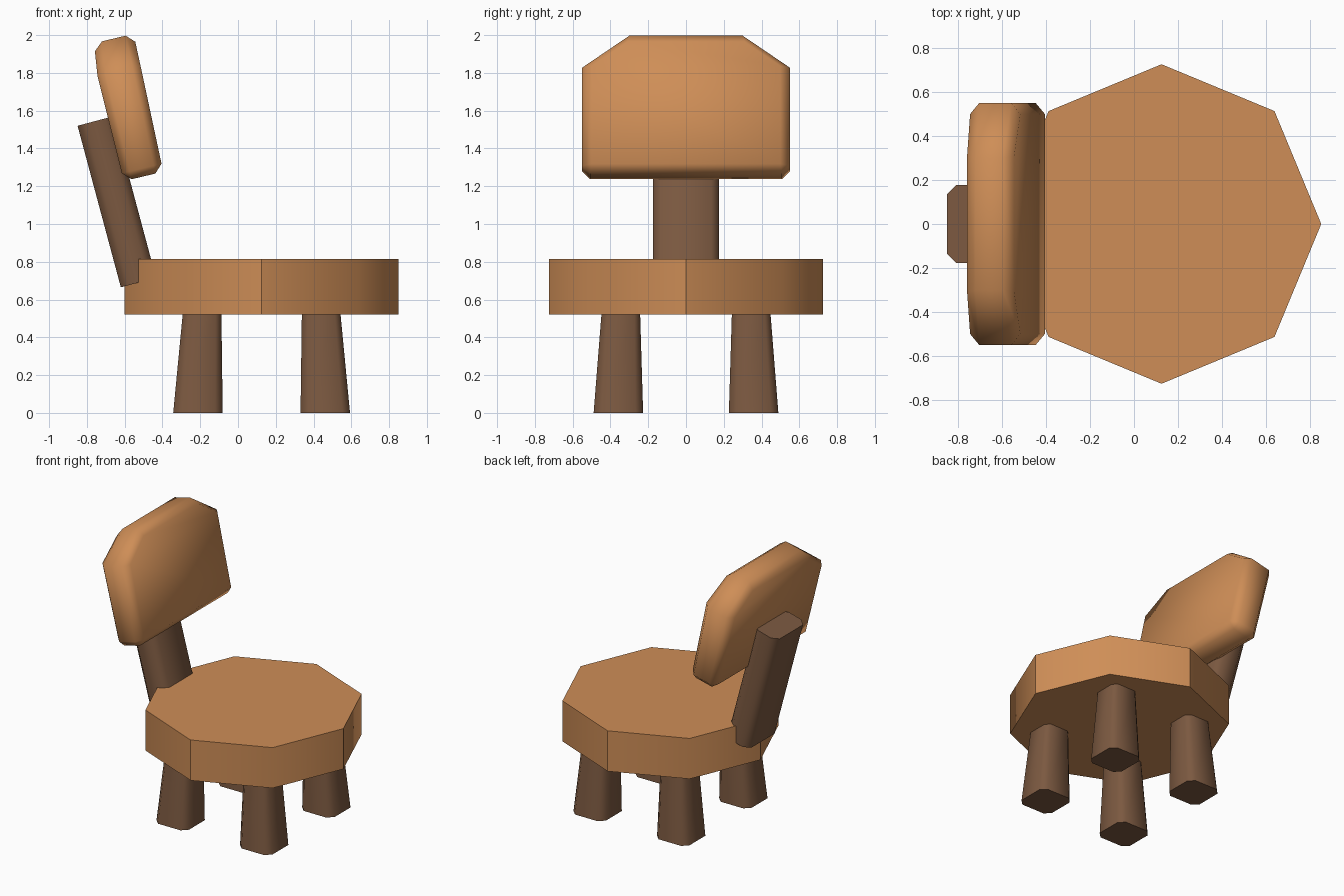
import bpy, bmesh, math
from mathutils import Vector, Matrix

if "Cube" in bpy.data.objects:
    bpy.data.objects.remove(bpy.data.objects["Cube"])


def material(name, color):
    mat = bpy.data.materials.new(name)
    mat.diffuse_color = (*color, 1)
    mat.use_nodes = True
    mat.node_tree.nodes["Principled BSDF"].inputs["Base Color"].default_value = mat.diffuse_color
    return mat


light_wood = material("light_wood", (0.62, 0.27, 0.095))
dark_wood = material("dark_wood", (0.2, 0.1, 0.052))


def finish(name, bm, mat, sharp_angle=None):
    bmesh.ops.recalc_face_normals(bm, faces=bm.faces)
    for f in bm.faces:
        f.smooth = True
    if sharp_angle:
        for e in bm.edges:
            e.smooth = e.calc_face_angle(0) < math.radians(sharp_angle)
    return bm


def to_object(name, bm, mat):
    mesh = bpy.data.meshes.new(name)
    bm.to_mesh(mesh)
    bm.free()
    mesh.materials.append(mat)
    obj = bpy.data.objects.new(name, mesh)
    bpy.context.collection.objects.link(obj)
    return obj


def loft(bm, ring_a, ring_b):
    """Join two rings of points into a closed prism, return the two rings."""
    a = [bm.verts.new(p) for p in ring_a]
    b = [bm.verts.new(p) for p in ring_b]
    n = len(a)
    for i in range(n):
        j = (i + 1) % n
        bm.faces.new((a[i], a[j], b[j], b[i]))
    return a, b


def chamfered_rect(cx, cy, z, hx, hy, c):
    pts = []
    for sx, sy in ((1, 1), (-1, 1), (-1, -1), (1, -1)):
        pair = [(cx + sx * hx, cy + sy * (hy - c), z),
                (cx + sx * (hx - c), cy + sy * hy, z)]
        pts += pair if sx * sy > 0 else pair[::-1]
    return pts


def post(name, bottom, top, matrix=Matrix()):
    bm = bmesh.new()
    for ring in loft(bm, chamfered_rect(*bottom), chamfered_rect(*top)):
        bm.faces.new(ring)
    bm.transform(matrix)
    finish(name, bm, dark_wood, 60)
    return to_object(name, bm, dark_wood)


# Seat: octagonal slab, crisp on the four axis corners
bm = bmesh.new()
rings = [[(0.125 + 0.725 * math.cos(i * math.pi / 4),
           0.725 * math.sin(i * math.pi / 4), z) for i in range(8)]
         for z in (0.52, 0.815)]
lower, upper = loft(bm, *rings)
bm.faces.new(lower)
bm.faces.new(upper)
finish("seat", bm, light_wood, 60)
bm.edges.ensure_lookup_table()
for i in range(0, 8, 2):
    bm.edges.get((lower[i], upper[i])).smooth = False
to_object("seat", bm, light_wood)

# Four splayed, tapered legs
for side, sy in (("right", -1), ("left", 1)):
    for end, x0, x1 in (("back", -0.212, -0.19), ("front", 0.462, 0.44)):
        post(f"{end}_{side}_leg",
             (x0, sy * 0.358, 0, 0.131, 0.131, 0.04),
             (x1, sy * 0.345, 0.53, 0.102, 0.102, 0.031))

# Leaning support behind the seat
lean = Matrix.Translation((-0.527, 0, 0.69)) @ Matrix.Rotation(math.radians(-15), 4, 'Y')
post("back_support", (0, 0, 0, 0.0965, 0.176, 0.042),
     (0, 0, 0.885, 0.0965, 0.176, 0.042), lean)

# Backrest: tilted plate with cut shoulders; (x, z) of base, shoulder, top
front = ((-0.396, 1.277), (-0.516, 1.837), (-0.553, 2.007))
back = ((-0.605, 1.227), (-0.744, 1.785), (-0.762, 1.957))
half_widths = (0.55, 0.55, 0.30)


def outline(profile):
    half = [(x, w, z) for (x, z), w in zip(profile, half_widths)]
    return half + [(x, -y, z) for x, y, z in reversed(half)]


bm = bmesh.new()
for r in loft(bm, outline(front), outline(back)):
    bm.faces.new((r[0], r[1], r[4], r[5]))
    bm.faces.new((r[1], r[2], r[3], r[4]))
finish("backrest", bm, light_wood)
backrest = to_object("backrest", bm, light_wood)
bevel = backrest.modifiers.new("soft_edges", 'BEVEL')
bevel.width = 0.043
bevel.segments = 1
bevel.limit_method = 'ANGLE'
bevel.angle_limit = math.radians(65)
